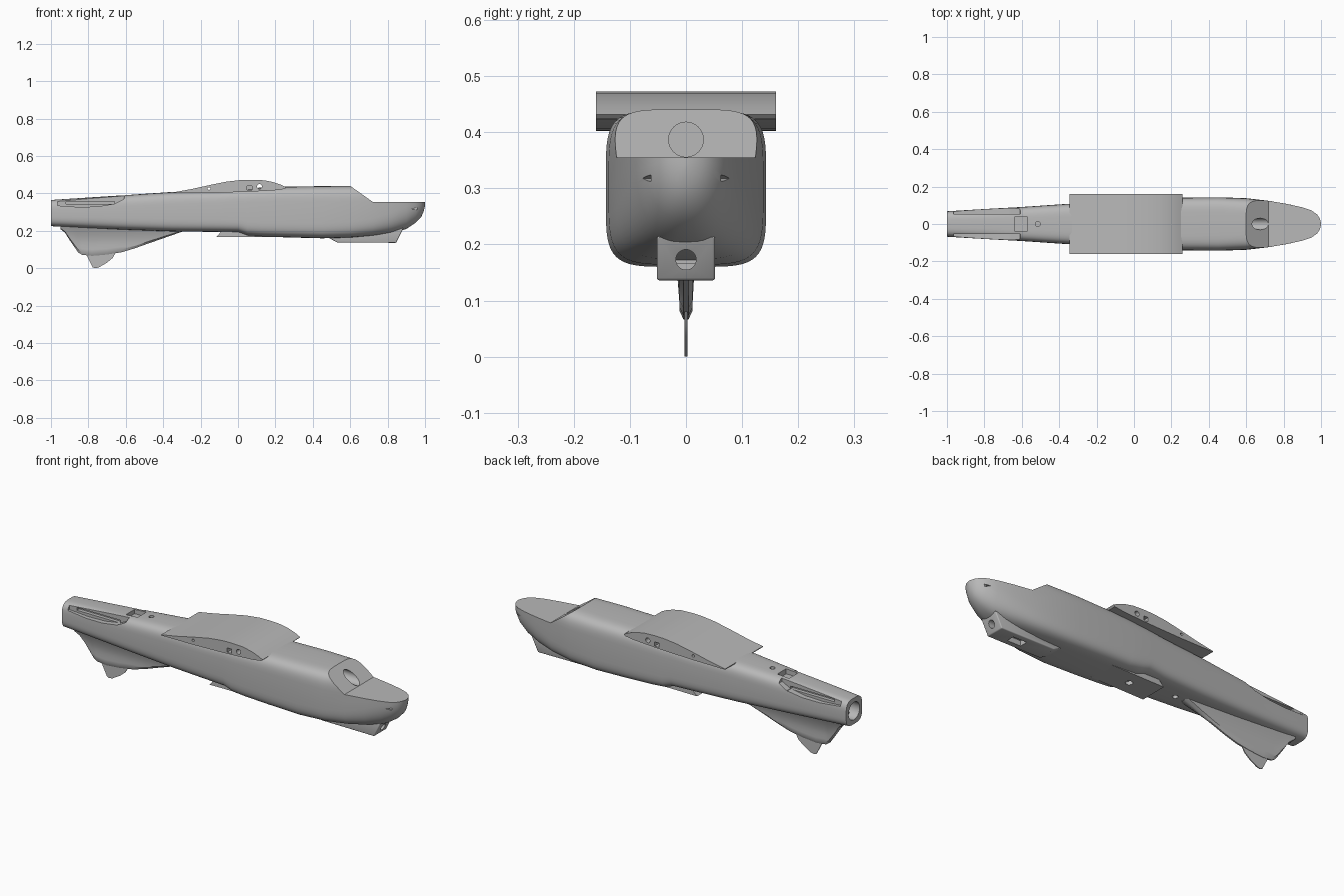
import bpy, bmesh, math
from mathutils import Matrix

cube = bpy.data.objects.get("Cube")
if cube:
    bpy.data.objects.remove(cube, do_unlink=True)

grey = bpy.data.materials.new("light grey")
grey.use_nodes = True
grey.diffuse_color = (0.48, 0.48, 0.48, 1)
grey.node_tree.nodes["Principled BSDF"].inputs["Base Color"].default_value = (0.48, 0.48, 0.48, 1)


def finish(name, bm):
    bmesh.ops.recalc_face_normals(bm, faces=bm.faces)
    mesh = bpy.data.meshes.new(name)
    bm.to_mesh(mesh)
    bm.free()
    mesh.materials.append(grey)
    obj = bpy.data.objects.new(name, mesh)
    bpy.context.collection.objects.link(obj)
    return obj


def loft(name, rings):
    """Skin a list of equal-length closed rings and cap both ends."""
    bm = bmesh.new()
    loops = [[bm.verts.new(p) for p in ring] for ring in rings]
    n = len(loops[0])
    for a, b in zip(loops, loops[1:]):
        for i in range(n):
            j = (i + 1) % n
            bm.faces.new((a[i], a[j], b[j], b[i]))
    bm.faces.new(loops[0])
    bm.faces.new(loops[-1])
    return finish(name, bm)


def slab(name, profile, y0, y1):
    """Side profile (x, z) carried across from y0 to y1."""
    return loft(name, [[(x, y, z) for x, z in profile] for y in (y0, y1)])


def box(name, x0, x1, y0, y1, z0, z1):
    return slab(name, [(x0, z0), (x1, z0), (x1, z1), (x0, z1)], y0, y1)


def rod(name, centre, radius, length, axis):
    turn = {"x": Matrix.Rotation(math.pi / 2, 4, "Y"),
            "y": Matrix.Rotation(math.pi / 2, 4, "X"), "z": Matrix()}[axis]
    bm = bmesh.new()
    bmesh.ops.create_cone(bm, cap_ends=True, segments=32, radius1=radius, radius2=radius,
                          depth=length, matrix=Matrix.Translation(centre) @ turn)
    return finish(name, bm)


def bake(obj):
    """Apply the modifier stack to the mesh."""
    graph = bpy.context.evaluated_depsgraph_get()
    mesh = bpy.data.meshes.new_from_object(obj.evaluated_get(graph))
    obj.modifiers.clear()
    obj.data = mesh


def cut(obj, *cutters):
    for cutter in cutters:
        mod = obj.modifiers.new("cut", "BOOLEAN")
        mod.operation = "DIFFERENCE"
        mod.solver = "EXACT"
        mod.object = cutter
        bake(obj)
        bpy.data.objects.remove(cutter, do_unlink=True)


def bevel(obj, width):
    mod = obj.modifiers.new("bevel", "BEVEL")
    mod.width = width
    mod.segments = 3
    mod.limit_method = "ANGLE"
    bake(obj)


def section(x, half, low, high, power, n=56):
    """Rounded rectangular cross-section."""
    ring = []
    for i in range(n):
        a = 2 * math.pi * i / n
        c, s = math.cos(a), math.sin(a)
        y = math.copysign(abs(c) ** (2 / power), c) * half
        z = math.copysign(abs(s) ** (2 / power), s) * (high - low) / 2
        ring.append((x, y, z + (high + low) / 2))
    return ring


# Fuselage shell: x, half width, bottom, top, squareness
stations = [
    (-1.0, .068, .225, .365, 3.4), (-.8, .080, .215, .378, 3.6),
    (-.6, .091, .206, .391, 4), (-.35, .108, .197, .408, 4.4),
    (-.1, .125, .194, .415, 4.8), (.0, .131, .193, .422, 5),
    (.05, .134, .175, .426, 5), (.12, .137, .170, .431, 5),
    (.26, .141, .165, .436, 5), (.45, .143, .160, .439, 5),
    (.6, .138, .164, .441, 4.6), (.72, .124, .174, .450, 4),
    (.82, .107, .188, .480, 3.2), (.9, .089, .210, .500, 2.6),
    (.95, .072, .243, .467, 2.3), (.98, .050, .275, .435, 2.1),
    (.993, .030, .305, .405, 2), (1.0, .006, .335, .375, 2)]
fuselage = loft("fuselage", [section(*s) for s in stations])

# Windscreen slope and flat nose deck
cut(fuselage,
    slab("deck_cut", [(.558, .47), (.72, .355), (1.1, .355), (1.1, .6), (.558, .6)], -.3, .3),
    rod("windscreen_hole", (.6, 0, .387), .031, .3, "x"),
    rod("tail_bore", (-.85, 0, .295), .047, .5, "x"),
    box("tail_hatch", -.64, -.57, -.037, .037, .365, .5),
    rod("cable_hole", (-.515, 0, .4), .013, .08, "z"),
    rod("belly_hole", (-.25, 0, .19), .014, .08, "z"))

# Flat tailplane seats with a slot on each side
seat = [(-.965, .335), (-.85, .327), (-.75, .33), (-.66, .345), (-.61, .37), (-.6, .42), (-.965, .42)]
for side in (-1, 1):
    cut(fuselage,
        slab("seat_cut", seat, side * .054, side * .2),
        box("slot_cut", -.92, -.66, side * .035, side * .2, .343, .358))

# Cheek inlets on the nose
for side in (-1, 1):
    cut(fuselage, slab("inlet_cut", [(.93, .318), (.99, .305), (.99, .33)], side * .062, side * .2))

# Wing saddle with an aerofoil side profile
aerofoil = [(-.345, .402), (-.345, .406), (-.25, .423), (-.15, .445), (-.06, .463), (.02, .472),
            (.08, .473), (.14, .470), (.19, .460), (.23, .446), (.258, .432), (.25, .424),
            (.2, .417), (.1, .411), (0, .407), (-.15, .403)]
wing = slab("wing_saddle", aerofoil, -.16, .16)
cut(wing,
    rod("spar_hole", (.115, 0, .437), .013, .5, "y"),
    rod("pin_hole", (-.155, 0, .426), .007, .5, "y"))
for side in (-1, 1):
    cut(wing, box("wire_slot", .048, .074, side * .1, side * .2, .417, .44))

# Belly tongue reaching back past the step
tongue = slab("belly_tongue", [(-.118, .166), (-.085, .2), (.2, .2), (.2, .168)], -.075, .075)
cut(tongue, rod("tongue_hole", (.03, 0, .17), .018, .05, "z"))

# Nose skid block
skid = slab("nose_skid", [(.48, .165), (.53, .138), (.845, .136), (.885, .215), (.48, .215)], -.052, .052)
bevel(skid, .005)
cut(skid,
    rod("skid_bore", (.85, 0, .173), .018, .3, "x"),
    box("skid_window", .67, .75, -.022, .022, .1, .165))

# Ventral keel: x and lower edge, flaring outward where it joins the fuselage
keel_line = [(-.95, .21), (-.925, .19), (-.9, .15), (-.855, .085), (-.835, .072), (-.78, .066),
             (-.7, .073), (-.62, .086), (-.55, .107), (-.48, .132), (-.4, .16), (-.3, .195)]
rings = []
for x, low in keel_line:
    right = []
    for i in range(13):
        t = i / 12
        z = low + (.262 - low) * t
        half = .012 + .042 * (max(0, z - .13) / .13) ** 1.7
        right.append((half * min(1, .35 + t * 8), z))
    rings.append([(x, y, z) for y, z in right] + [(x, -y, z) for y, z in reversed(right)])
keel = loft("ventral_keel", rings)

# Thin lower fin below the keel
fin = slab("lower_fin", [(-.82, .09), (-.795, .04), (-.777, .005), (-.765, 0), (-.745, .004),
                         (-.70, .03), (-.67, .055), (-.65, .09)], -.0025, .0025)

# Smooth shading with crisp edges
bpy.ops.object.select_all(action="DESELECT")
for obj in (fuselage, wing, tongue, skid, keel, fin):
    obj.select_set(True)
bpy.context.view_layer.objects.active = fuselage
bpy.ops.object.shade_smooth_by_angle(angle=math.radians(30))
